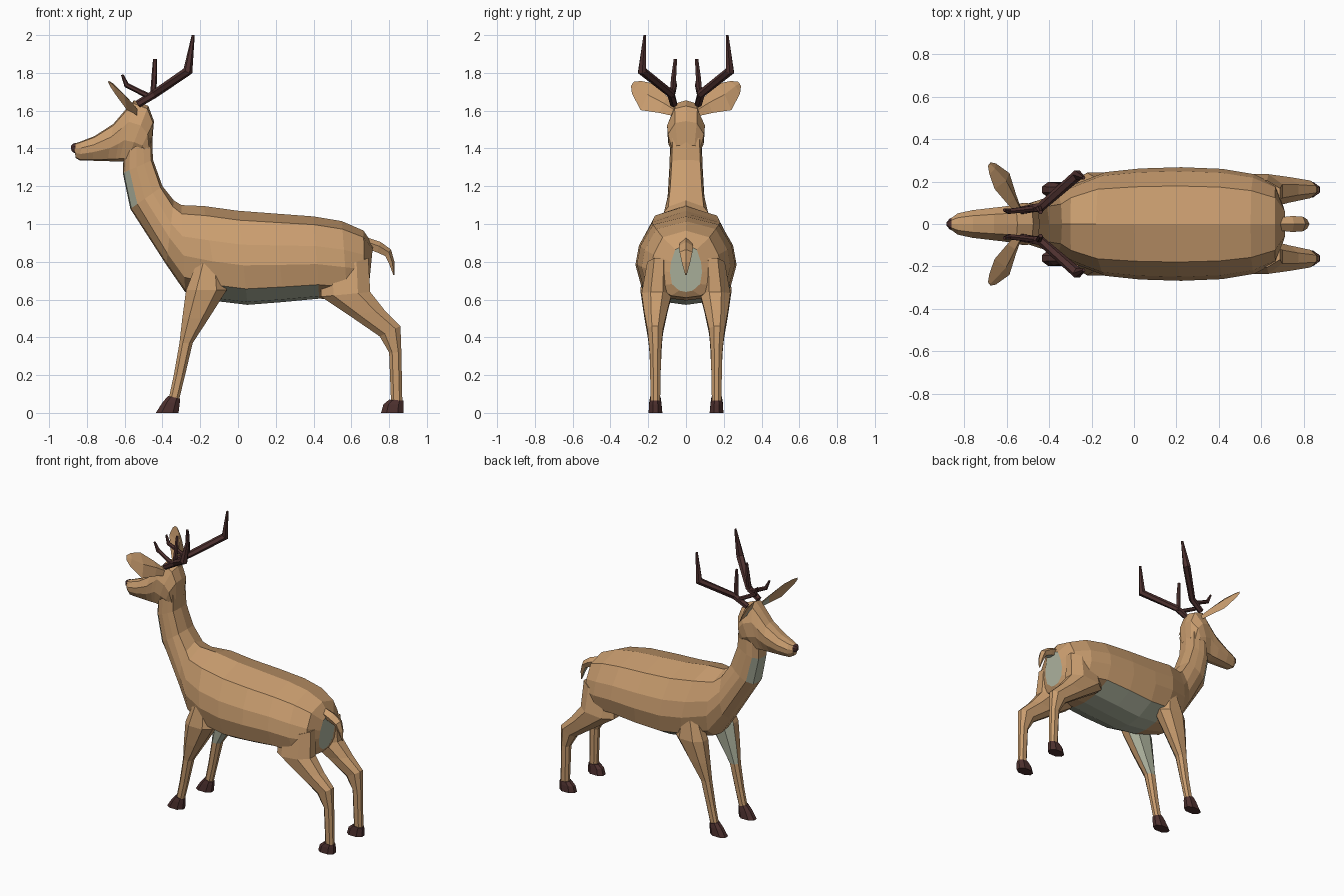
import bpy, bmesh, math
from mathutils import Vector

if "Cube" in bpy.data.objects:
    bpy.data.objects.remove(bpy.data.objects["Cube"])


def material(name, rgb):
    m = bpy.data.materials.new(name)
    m.diffuse_color = (*rgb, 1)
    m.use_nodes = True
    m.node_tree.nodes["Principled BSDF"].inputs["Base Color"].default_value = m.diffuse_color
    return m


COAT = material("tan_coat", (0.59, 0.34, 0.16))
PALE = material("pale_fur", (0.43, 0.46, 0.35))
DARK = material("dark_horn", (0.075, 0.03, 0.028))
MATS = [COAT, PALE, DARK]


def loft(name, rings, paint=lambda i, j: 0, caps=(0, 0), mirror=False):
    """Skin closed rings; paint(i, j) picks the material of segment i, side j."""
    bm = bmesh.new()
    rows = [[bm.verts.new(p) for p in r] for r in rings]
    n = len(rows[0])
    for i in range(len(rows) - 1):
        for j in range(n):
            k = (j + 1) % n
            f = bm.faces.new((rows[i][j], rows[i][k], rows[i + 1][k], rows[i + 1][j]))
            f.material_index = paint(i, j)
    bm.faces.new(rows[0]).material_index = caps[0]
    bm.faces.new(rows[-1]).material_index = caps[1]
    bmesh.ops.recalc_face_normals(bm, faces=bm.faces)
    me = bpy.data.meshes.new(name)
    bm.to_mesh(me)
    bm.free()
    for m in MATS:
        me.materials.append(m)
    ob = bpy.data.objects.new(name, me)
    bpy.context.collection.objects.link(ob)
    if mirror:
        mod = ob.modifiers.new("mirror", 'MIRROR')
        mod.use_axis = (False, True, False)
        mod.use_clip = False
        mod.use_mirror_merge = False
    return ob


def spine_rings(stations, half):
    """Symmetric rings from (top x, top z, bottom x, bottom z, half width)."""
    prof = half + [(t, -w) for t, w in half[-2:0:-1]]
    return [[(tx + (bx - tx) * t, hw * w, tz + (bz - tz) * t) for t, w in prof]
            for tx, tz, bx, bz, hw in stations]


def leg_rings(stations):
    """Chamfered rings from (front x, front z, rear x, rear z, inner y, outer y)."""
    prof = [(0, .3), (0, .7), (.25, 1), (.75, 1), (1, .7), (1, .3), (.75, 0), (.25, 0)]
    return [[(fx + (rx - fx) * u, yi + (yo - yi) * v, fz + (rz - fz) * u) for u, v in prof]
            for fx, fz, rx, rz, yi, yo in stations]


def tube_rings(path, sides=6):
    """Rings round a path of (x, y, z, radius)."""
    pts = [Vector(p[:3]) for p in path]
    rings = []
    for i, p in enumerate(pts):
        d = Vector((0, 0, 0))
        if i:
            d += (p - pts[i - 1]).normalized()
        if i < len(pts) - 1:
            d += (pts[i + 1] - p).normalized()
        a = d.cross(Vector((0, 1, 0))).normalized()
        b = d.cross(a).normalized()
        r = path[i][3]
        rings.append([p + r * (a * math.cos(t) + b * math.sin(t))
                      for t in (2 * math.pi * k / sides for k in range(sides))])
    return rings


# torso and rump
body_half = [(0, 0), (.1, .67), (.36, .93), (.58, 1), (.83, .88), (.97, .42), (1, 0)]
torso = [
    (.715, .89, .69, .64, .085), (.665, .965, .67, .61, .185), (.55, 1.015, .58, .595, .235),
    (.40, 1.04, .43, .605, .26), (.20, 1.055, .24, .587, .268), (0, 1.07, .05, .572, .262),
    (-.18, 1.095, -.10, .59, .245), (-.30, 1.10, -.28, .64, .185), (-.34, 1.125, -.38, .785, .14)]
# neck, with a boxier section and a pale throat patch
neck_half = [(0, 0), (.06, .85), (.3, .95), (.55, 1), (.78, .88), (.97, .5), (1, 0)]
neck = [(-.40, 1.20, -.57, 1.08, .098), (-.45, 1.34, -.61, 1.27, .088), (-.455, 1.46, -.605, 1.38, .084)]
loft("body_and_neck", spine_rings(torso, body_half) + spine_rings(neck, neck_half),
     lambda i, j: 1 if j in (4, 5, 6, 7) and i in (3, 4, 5, 9) else 0, caps=(1, 0))

# head and small dark nose
head_half = [(0, 0), (.05, .6), (.35, 1), (.65, .95), (.95, .55), (1, 0)]
head = [
    (-.455, 1.42, -.50, 1.36, .075), (-.445, 1.545, -.54, 1.345, .095), (-.475, 1.625, -.59, 1.33, .10),
    (-.55, 1.655, -.63, 1.33, .088), (-.60, 1.60, -.65, 1.33, .082), (-.66, 1.53, -.69, 1.333, .076),
    (-.76, 1.465, -.77, 1.335, .065), (-.83, 1.438, -.835, 1.335, .05), (-.868, 1.425, -.86, 1.35, .026)]
loft("head", spine_rings(head, head_half))
loft("nose", spine_rings([(-.86, 1.429, -.86, 1.375, .03), (-.872, 1.426, -.87, 1.378, .024),
                          (-.885, 1.415, -.882, 1.388, .008)], head_half), lambda i, j: 2, (2, 2))

# tail
tail = [(.68, .93, .68, .87, .03), (.755, .905, .735, .85, .038),
        (.81, .865, .78, .83, .034), (.828, .80, .80, .79, .022), (.828, .73, .822, .73, .004)]
loft("tail", spine_rings(tail, [(0, 0), (.4, 1), (1, .6), (1, 0)]),
     lambda i, j: 1 if j in (2, 3) else 0)

# front legs, pale on the upper inner side
front = [(-.20, .84, -.10, .80, .12, .215), (-.275, .65, -.06, .65, .10, .242),
         (-.295, .50, -.155, .50, .115, .22), (-.31, .37, -.24, .37, .127, .197),
         (-.34, .20, -.28, .20, .135, .187), (-.368, .07, -.312, .07, .138, .185)]
loft("front_leg", leg_rings(front), lambda i, j: 1 if j in (5, 6, 7) and i < 3 else 0, mirror=True)

# hind legs
hind = [(.44, .74, .69, .82, .08, .205), (.44, .615, .70, .64, .075, .235),
        (.59, .515, .775, .545, .10, .222), (.75, .405, .86, .46, .122, .205),
        (.80, .32, .865, .32, .132, .192), (.81, .06, .87, .06, .137, .187)]
loft("hind_leg", leg_rings(hind), mirror=True)

# hooves
for name, stations in (
        ("front_hoof", [(-.37, .09, -.308, .075, .135, .19), (-.40, .055, -.308, .055, .13, .195),
                        (-.435, 0, -.315, 0, .125, .198)]),
        ("hind_hoof", [(.80, .07, .875, .065, .133, .19), (.77, .045, .877, .045, .13, .195),
                       (.757, 0, .875, 0, .125, .198)])):
    loft(name, leg_rings(stations), lambda i, j: 2, (2, 2), mirror=True)

# ears, broad and thin with a pale base
ear = []
for yl, zl, yu, zu, thick in ((.06, 1.57, .05, 1.615, .015), (.14, 1.588, .095, 1.67, .022),
                              (.24, 1.603, .165, 1.742, .024), (.286, 1.69, .235, 1.757, .014),
                              (.291, 1.73, .275, 1.754, .004)):
    low, up = [Vector((-.53 - .62 * (z - 1.57) - .22 * (y - .07), y, z))
               for y, z in ((yl, zl), (yu, zu))]
    mid, out = (low + up) / 2, Vector((.8, .1, .55))
    ear.append([low, mid + out * thick, up, mid + out * thick * .2])
loft("ear", ear, lambda i, j: 1 if i == 0 and j in (2, 3) else 0, mirror=True)

# antlers: main beam and two tines
antler = {
    "antler_beam": [(-.53, .065, 1.635, .02), (-.44, .08, 1.69, .022),
                    (-.265, .232, 1.81, .026), (-.237, .218, 2.0, .008)],
    "antler_upright_tine": [(-.45, .075, 1.67, .016), (-.443, .065, 1.78, .015), (-.44, .056, 1.873, .010)],
    "antler_brow_tine": [(-.46, .075, 1.67, .015), (-.59, .06, 1.735, .014), (-.613, .066, 1.79, .007)]}
for name, path in antler.items():
    loft(name, tube_rings(path), lambda i, j: 2, (2, 2), mirror=True)
